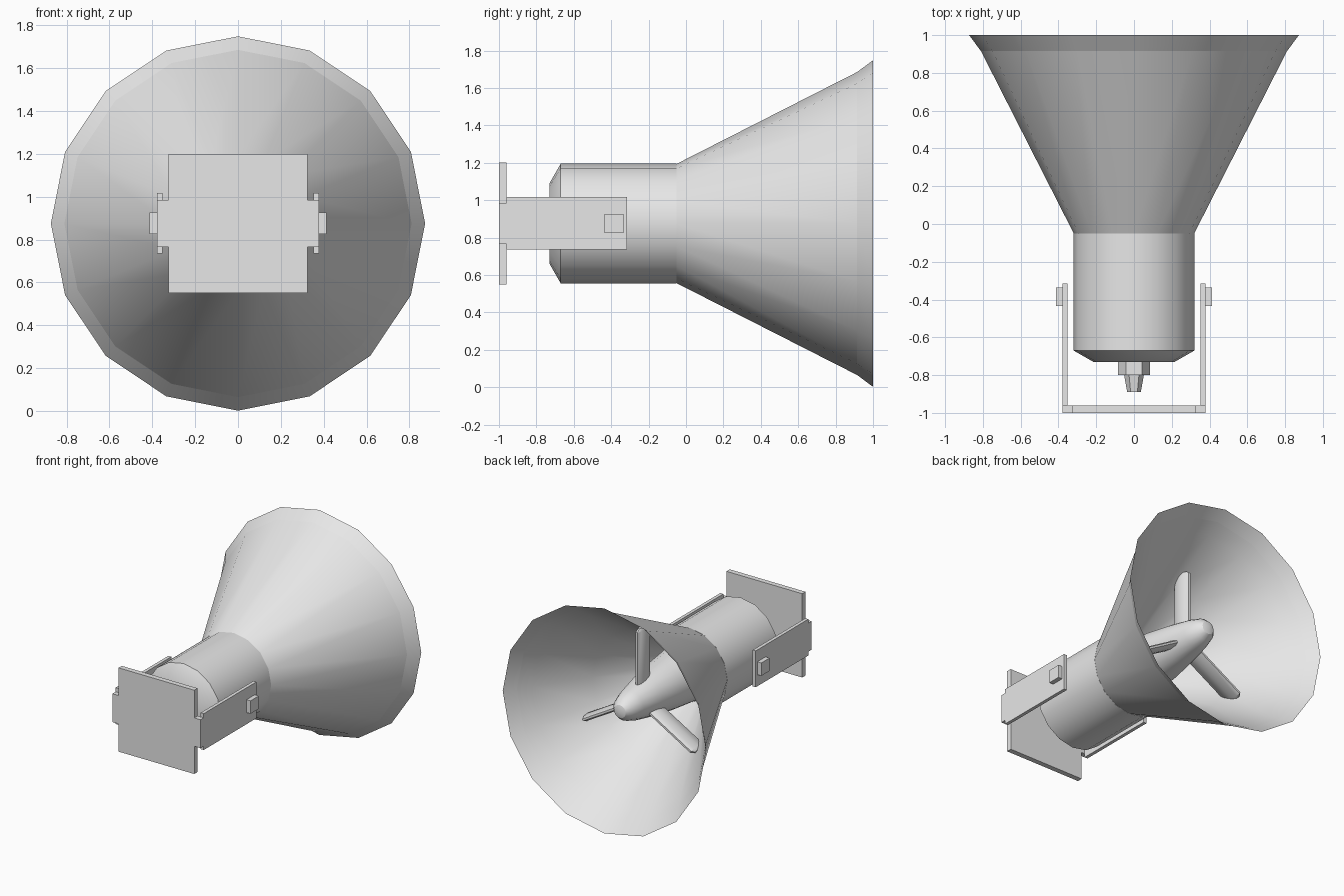
import bpy, bmesh, math
from mathutils import Matrix, Vector

if "Cube" in bpy.data.objects:
    bpy.data.objects.remove(bpy.data.objects["Cube"])

CZ = 0.875          # height of the horn axis, which runs along y

grey = bpy.data.materials.new("light_grey")
grey.diffuse_color = (0.8, 0.8, 0.8, 1)
grey.use_nodes = True
grey.node_tree.nodes["Principled BSDF"].inputs["Base Color"].default_value = grey.diffuse_color


def finish(name, bm, smooth=True):
    me = bpy.data.meshes.new(name)
    bm.to_mesh(me)
    bm.free()
    ob = bpy.data.objects.new(name, me)
    bpy.context.collection.objects.link(ob)
    me.materials.append(grey)
    if smooth:
        bpy.ops.object.select_all(action='DESELECT')
        ob.select_set(True)
        bpy.context.view_layer.objects.active = ob
        bpy.ops.object.shade_smooth_by_angle(angle=math.radians(32))
    return ob


def lathe(name, profile, n=16, start=0.0, closed=False, inward=False, smooth=True):
    """Turn (y, radius) points around the horn axis."""
    bm = bmesh.new()
    rings = []
    for y, r in profile:
        ring = []
        for j in range(n):
            a = start + 2 * math.pi * j / n
            ring.append(bm.verts.new((r * math.sin(a), y, CZ + r * math.cos(a))))
        rings.append(ring)
    pairs = list(zip(rings, rings[1:]))
    if closed:
        pairs.append((rings[-1], rings[0]))
    for a, b in pairs:
        for j in range(n):
            k = (j + 1) % n
            bm.faces.new((a[j], a[k], b[k], b[j]))
    bmesh.ops.remove_doubles(bm, verts=bm.verts, dist=1e-5)
    if inward:                      # open sheet facing the axis
        bm.normal_update()
        for f in bm.faces:
            c = f.calc_center_median()
            if f.normal.dot(Vector((c.x, 0, c.z - CZ))) > 0:
                f.normal_flip()
    else:
        bmesh.ops.recalc_face_normals(bm, faces=bm.faces)
    return finish(name, bm, smooth)


def box(name, x0, x1, y0, y1, z0, z1):
    bm = bmesh.new()
    bmesh.ops.create_cube(bm, size=1)
    for v in bm.verts:
        v.co = ((x0 + x1) / 2 + v.co.x * (x1 - x0),
                (y0 + y1) / 2 + v.co.y * (y1 - y0),
                (z0 + z1) / 2 + v.co.z * (z1 - z0))
    return finish(name, bm, False)


# Driver housing with chamfered rear
lathe("driver_body", [(-0.73, 0), (-0.73, 0.215), (-0.67, 0.32), (-0.05, 0.32), (-0.05, 0)])

# Horn: outer cone and inner bowl
lathe("horn", [(-0.05, 0.319), (0.915, 0.81), (0.82, 0.745), (0.45, 0.49), (0.0, 0.22)],
      closed=True)

# Flared rim, an open sheet
lathe("horn_rim", [(0.915, 0.81), (1.0, 0.873)], inward=True)

# Central plug inside the horn
lathe("center_plug", [(-0.04, 0), (-0.04, 0.23), (0.05, 0.212), (0.3, 0.185), (0.5, 0.152),
                      (0.68, 0.115), (0.77, 0.085), (0.81, 0.05), (0.825, 0)])

# Three flat fins around the plug, chord along the axis
for i in range(3):
    bm = bmesh.new()
    rings = []
    for r, s in ((0.08, 1.0), (0.535, 1.0), (0.555, 0.65)):
        rings.append([bm.verts.new((0.025 * s * math.cos(t), 0.53 + 0.08 * s * math.sin(t), r))
                      for t in [math.pi * k / 5 for k in range(10)]])
    for a, b in zip(rings, rings[1:]):
        for j in range(10):
            k = (j + 1) % 10
            bm.faces.new((a[j], a[k], b[k], b[j]))
    bm.faces.new(rings[0])
    bm.faces.new(rings[-1])
    bmesh.ops.recalc_face_normals(bm, faces=bm.faces)
    bm.transform(Matrix.Translation((0, 0, CZ)) @ Matrix.Rotation(i * 2 * math.pi / 3, 4, 'Y'))
    finish("fin_%d" % (i + 1), bm)

# Rear cable gland: hexagonal nut and tapered nozzle
lathe("gland_nut", [(-0.80, 0), (-0.80, 0.085), (-0.72, 0.085), (-0.72, 0)],
      n=6, start=math.pi / 2, smooth=False)
lathe("gland_nozzle", [(-0.89, 0), (-0.89, 0.036), (-0.79, 0.054), (-0.79, 0)],
      n=6, start=math.pi / 2, smooth=False)

# Mounting bracket: plate, side tabs, arms and pivot bolts
box("bracket_plate", -0.325, 0.325, -1.0, -0.96, 0.55, 1.20)
for side, s in (("left", -1), ("right", 1)):
    def sided(name, a, b, *rest):
        box(side + "_" + name, min(s * a, s * b), max(s * a, s * b), *rest)
    sided("bracket_tab", 0.325, 0.378, -1.0, -0.96, 0.765, 0.985)
    sided("bracket_arm", 0.352, 0.378, -0.96, -0.315, 0.735, 1.017)
    sided("pivot_bolt", 0.376, 0.412, -0.435, -0.335, 0.825, 0.925)
